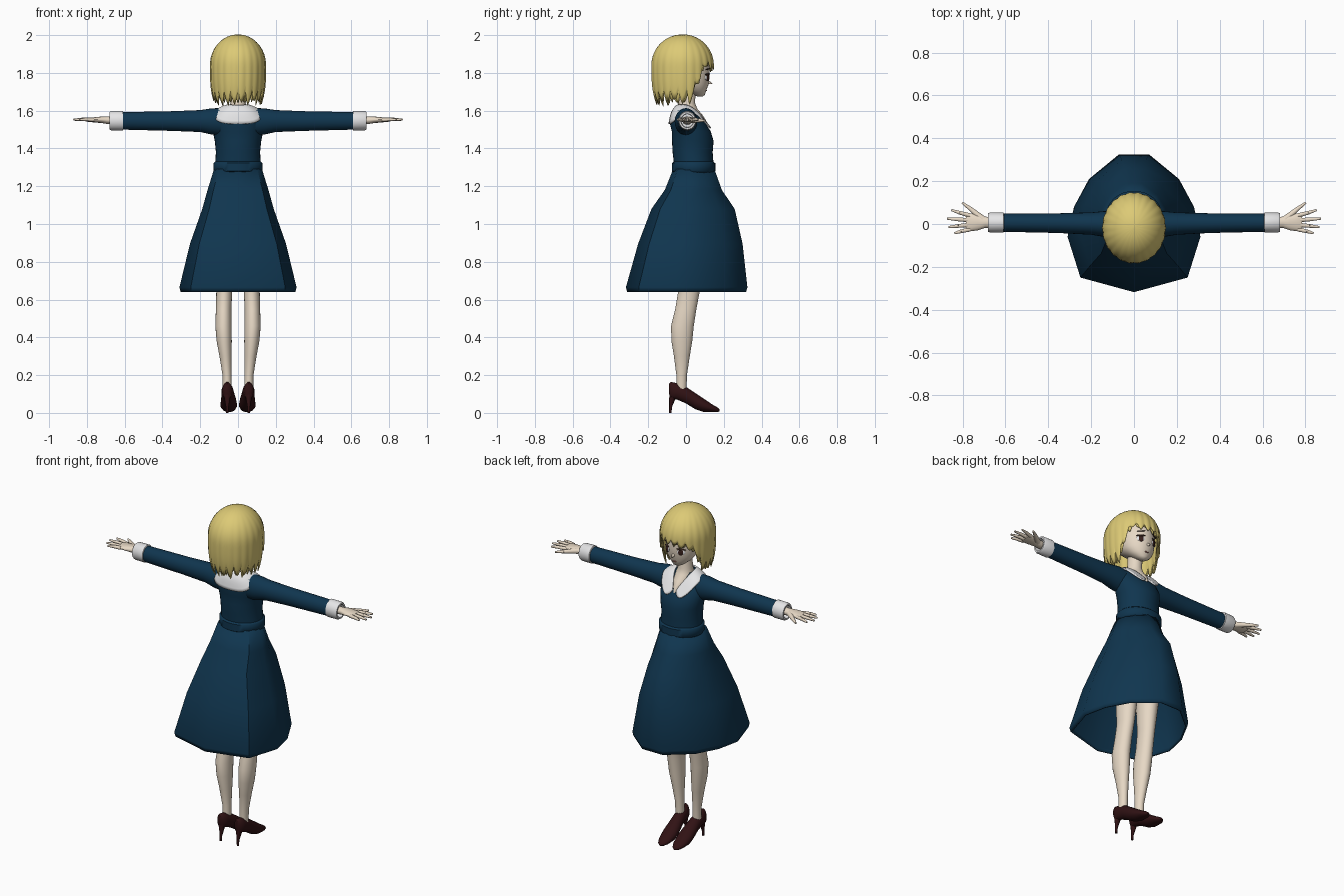
import bpy, bmesh, math, random
from mathutils import Matrix, Vector

random.seed(4)
cube = bpy.data.objects.get("Cube")
if cube:
    bpy.data.objects.remove(cube)


def material(name, rgb):
    m = bpy.data.materials.new(name)
    m.use_nodes = True
    m.diffuse_color = (*rgb, 1)
    m.node_tree.nodes["Principled BSDF"].inputs["Base Color"].default_value = (*rgb, 1)
    return m


navy = material("navy_cloth", (0.005, 0.036, 0.078))
white = material("white_cloth", (0.78, 0.78, 0.79))
skin = material("skin", (0.80, 0.69, 0.56))
blonde = material("blonde_hair", (0.72, 0.59, 0.18))
leather = material("dark_red_leather", (0.03, 0.006, 0.007))
iris_brown = material("iris_brown", (0.04, 0.015, 0.012))
lash_brown = material("lash_brown", (0.06, 0.03, 0.02))
lip_pink = material("lip_pink", (0.5, 0.2, 0.17))
parts = []


def finish(name, bm, mat, mirror=False):
    bmesh.ops.recalc_face_normals(bm, faces=bm.faces)
    me = bpy.data.meshes.new(name)
    bm.to_mesh(me)
    bm.free()
    me.materials.append(mat)
    ob = bpy.data.objects.new(name, me)
    bpy.context.collection.objects.link(ob)
    if mirror:
        ob.modifiers.new("Mirror", 'MIRROR')
    parts.append(ob)
    return ob


def skin_rings(bm, rings, closed=True, caps=True):
    """Join rows of points with quads."""
    rows = [[bm.verts.new(p) for p in r] for r in rings]
    n = len(rows[0])
    for a, b in zip(rows, rows[1:]):
        for i in range(n if closed else n - 1):
            j = (i + 1) % n
            bm.faces.new((a[i], a[j], b[j], b[i]))
    if caps:
        bm.faces.new(rows[0])
        bm.faces.new(rows[-1])


def loft(name, axis, sections, mat, mirror=False, n=24):
    """Elliptical sections: position on axis, two centre values, two radii."""
    place = {'z': lambda t, a, b: (a, b, t),
             'x': lambda t, a, b: (t, a, b),
             'y': lambda t, a, b: (a, t, b)}[axis]
    bm = bmesh.new()
    angles = [math.tau * i / n for i in range(n)]
    skin_rings(bm, [[place(t, a + ra * math.cos(w), b + rb * math.sin(w)) for w in angles]
                    for t, a, b, ra, rb in sections])
    return finish(name, bm, mat, mirror)


def rod(bm, p, q, r1, r2):
    p, q = Vector(p), Vector(q)
    rot = (q - p).to_track_quat('Z', 'Y').to_matrix().to_4x4()
    bmesh.ops.create_cone(bm, cap_ends=True, segments=10, radius1=r1, radius2=r2,
                          depth=(q - p).length, matrix=Matrix.Translation((p + q) / 2) @ rot)


def plate(name, pos, size, mat, turn=0.0, tilt=0.0, mirror=True):
    """Thin oval lying on the face."""
    bm = bmesh.new()
    mx = (Matrix.Translation(pos) @ Matrix.Rotation(turn, 4, 'Z')
          @ Matrix.Rotation(tilt, 4, 'Y') @ Matrix.Diagonal((size[0], 0.0045, size[1], 1)))
    bmesh.ops.create_uvsphere(bm, u_segments=20, v_segments=12, radius=1, matrix=mx)
    return finish(name, bm, mat, mirror)


# Skirt: faceted outline scaled down towards the waist
half = [(.07, .325), (.21, .21), (.28, .08), (.31, -.06), (.25, -.25)]
outline = half + [(0, -.318)] + [(-x, y) for x, y in reversed(half)]
bm = bmesh.new()
skin_rings(bm, [[(x * sx, y * sy + cy, z) for x, y in outline] for z, sx, sy, cy in
                [(1.29, .41, .34, .04), (1.18, .52, .47, .037), (1.08, .61, .685, .035),
                 (.895, .82, .86, .02), (.665, 1, 1, 0), (.64, .98, .98, 0)]], caps=False)
skirt = finish("skirt", bm, navy)
sol = skirt.modifiers.new("Thickness", 'SOLIDIFY')
sol.thickness = 0.01

# Bodice, belt and sleeves
loft("bodice", 'z', [(1.27, 0, .04, .122, .103), (1.33, 0, .04, .12, .105),
                     (1.38, 0, .035, .117, .106), (1.44, 0, .036, .123, .11),
                     (1.49, 0, .028, .133, .103), (1.53, 0, .01, .138, .095),
                     (1.57, 0, -.002, .138, .08), (1.60, 0, -.01, .115, .062),
                     (1.62, 0, -.01, .07, .045)], navy, n=32)
loft("belt", 'z', [(1.272, 0, .04, .122, .105), (1.28, 0, .04, .13, .115),
                   (1.322, 0, .04, .13, .115), (1.33, 0, .04, .122, .105)], navy, n=32)
loft("sleeves", 'x', [(.07, 0, 1.54, .06, .075), (.14, 0, 1.543, .06, .069),
                      (.2, .002, 1.545, .052, .058), (.35, .004, 1.545, .046, .052),
                      (.62, .006, 1.546, .042, .046)], navy, True)
loft("cuffs", 'x', [(.607, .007, 1.547, .04, .044), (.61, .007, 1.547, .047, .052),
                    (.672, .007, 1.547, .047, .051), (.681, .007, 1.547, .043, .046),
                    (.681, .007, 1.547, .034, .037), (.65, .007, 1.547, .032, .035)], white, True)

# Sailor-style collar: inner, middle and outer edge from back to front
collar = [((0, -.05, 1.628), (0, -.08, 1.595), (0, -.096, 1.53)),
          ((.045, -.045, 1.628), (.09, -.072, 1.598), (.128, -.075, 1.53)),
          ((.058, 0, 1.632), (.09, 0, 1.628), (.128, 0, 1.613)),
          ((.05, .04, 1.612), (.085, .055, 1.605), (.115, .065, 1.58)),
          ((.03, .078, 1.575), (.06, .092, 1.555), (.085, .108, 1.53)),
          ((.007, .112, 1.53), (.025, .125, 1.515), (.045, .135, 1.5))]
bm = bmesh.new()
skin_rings(bm, collar, closed=False, caps=False)
ob = finish("collar", bm, white, True)
sub = ob.modifiers.new("Round", 'SUBSURF')
sub.levels = sub.render_levels = 2
sol = ob.modifiers.new("Thickness", 'SOLIDIFY')
sol.thickness, sol.offset = 0.008, 0

# Neck and chest, head, nose
loft("neck", 'z', [(1.52, 0, .06, .012, .057), (1.55, 0, .045, .035, .06),
                   (1.58, 0, .025, .05, .06), (1.61, 0, .008, .05, .052),
                   (1.64, 0, .005, .04, .043), (1.74, 0, .01, .038, .042)], skin)
loft("head", 'z', [(1.674, 0, .075, .01, .012), (1.684, 0, .07, .033, .03),
                   (1.71, 0, .05, .065, .058), (1.74, 0, .03, .086, .09),
                   (1.78, 0, .01, .098, .115), (1.83, 0, 0, .105, .125),
                   (1.88, 0, -.01, .104, .126), (1.93, 0, -.015, .08, .1),
                   (1.965, 0, -.02, .035, .05)], skin, n=32)
bm = bmesh.new()
rod(bm, (0, .108, 1.753), (0, .139, 1.742), .014, .002)
finish("nose", bm, skin)

# Eyes, lashes, brows and mouth
plate("eye_whites", (.046, .112, 1.775), (.024, .016), white, -.52)
plate("irises", (.045, .1145, 1.775), (.015, .019), iris_brown, -.52)
plate("lashes", (.047, .114, 1.793), (.027, .005), lash_brown, -.52, .1)
plate("brows", (.047, .1165, 1.82), (.024, .003), lash_brown, -.5, .15)
plate("mouth", (0, .108, 1.708), (.013, .003), lip_pink, mirror=False)


# Hair: layered shells whose lower edge is cut into pointed locks
def hair_radius(z):
    if z > 1.84:
        return math.sqrt(max(0, 1 - ((z - 1.84) / .16) ** 2))
    return 1 - .15 * ((1.84 - z) / .2) ** 3


def hair(name, size, lift, locks, per=6):
    n, rows = locks * per, 16
    drop = [random.uniform(-.015, .025) for _ in range(locks)]
    cols = []
    for i in range(n):
        w = math.tau * i / n
        side, front = math.sin(w), math.cos(w)
        k = min(1, max(0, (front - .2) / .6))
        k = k * k * (3 - 2 * k)
        gap = abs((i % per) / per * 2 - 1)      # 1 between locks, 0 at a tip
        depth = .075 - .045 * k
        hem = 1.635 + .185 * k + lift + depth * gap ** 1.5 + drop[i // per] * (1 - gap)
        hem += .02 * k * side
        col = []
        for r in range(rows):
            t = (r + .15) / (rows - .85)
            z = 2 - (2 - hem) * t ** 1.7
            ridge = 1 - .025 * gap * t
            rad = hair_radius(z) * size * ridge
            col.append((.145 * rad * side, -.018 + .163 * rad * front, 1.84 + (z - 1.84) * size
                        if z > 1.84 else z))
        cols.append(col)
    bm = bmesh.new()
    skin_rings(bm, [[c[r] for c in cols] for r in range(rows)], caps=False)
    bm.verts.ensure_lookup_table()
    bm.faces.new(bm.verts[:n])
    ob = finish(name, bm, blonde)
    sol = ob.modifiers.new("Thickness", 'SOLIDIFY')
    sol.thickness = 0.004


hair("hair_outer_layer", 1, 0, 22)
hair("hair_middle_layer", .955, .005, 27)
hair("hair_inner_layer", .91, .01, 19)

# Hands: palm with four fingers and a thumb
loft("palms", 'x', [(.65, .007, 1.548, .026, .022), (.695, .008, 1.55, .026, .02),
                    (.73, .008, 1.552, .038, .016), (.77, .008, 1.552, .042, .012),
                    (.785, .008, 1.552, .038, .008)], skin, True, 16)
bm = bmesh.new()
for y, tip_x, tip_y in [(.04, .852, .065), (.018, .872, .025), (-.004, .865, -.014), (-.025, .838, -.043)]:
    mid = ((.775 + tip_x) / 2, (y + tip_y) / 2, 1.554)
    rod(bm, (.765, y, 1.552), mid, .0105, .009)
    rod(bm, mid, (tip_x, tip_y, 1.552), .009, .005)
rod(bm, (.705, .022, 1.55), (.765, .072, 1.548), .017, .01)
rod(bm, (.765, .072, 1.548), (.802, .1, 1.547), .01, .005)
finish("fingers", bm, skin, True)

# Legs
loft("legs", 'z', [(.1, .057, -.025, .024, .027), (.2, .058, -.023, .024, .028),
                   (.3, .066, -.022, .032, .042), (.38, .073, -.022, .04, .055),
                   (.46, .077, -.019, .043, .06), (.55, .076, -.001, .041, .056),
                   (.64, .073, .015, .042, .057), (.8, .073, .025, .055, .07),
                   (1.05, .068, .035, .066, .085)], skin, True)

# High-heeled shoes
loft("shoes", 'y', [(-.091, .057, .13, .01, .025), (-.08, .057, .118, .025, .046),
                    (-.05, .056, .115, .031, .043), (0, .053, .094, .034, .044),
                    (.05, .05, .062, .041, .043), (.09, .049, .042, .044, .036),
                    (.14, .048, .024, .035, .02), (.165, .048, .017, .022, .013),
                    (.177, .048, .014, .008, .006)], leather, True)
bm = bmesh.new()
rod(bm, (.057, -.068, .1), (.057, -.081, .035), .021, .008)
rod(bm, (.057, -.081, .037), (.057, -.083, 0), .008, .006)
finish("shoe_heels", bm, leather, True)

# Smooth shading
bpy.ops.object.select_all(action='DESELECT')
for ob in parts:
    ob.select_set(True)
bpy.context.view_layer.objects.active = parts[0]
bpy.ops.object.shade_smooth_by_angle(angle=math.radians(50))
